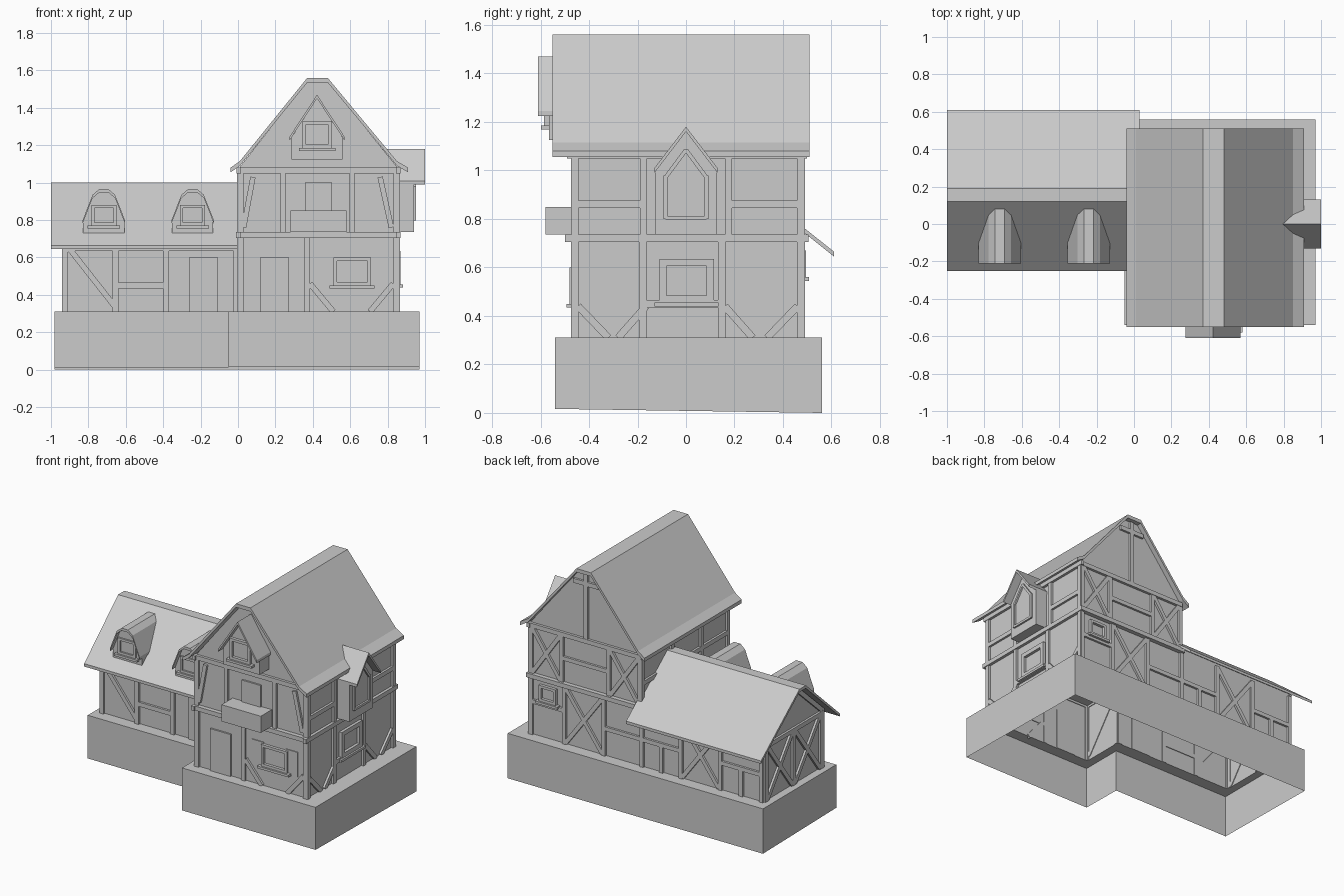
import bpy, bmesh
from mathutils import Vector


def finish(name, bm, recalc=True):
    if recalc:
        bmesh.ops.recalc_face_normals(bm, faces=bm.faces)
    me = bpy.data.meshes.new(name)
    bm.to_mesh(me)
    bm.free()
    ob = bpy.data.objects.new(name, me)
    bpy.context.collection.objects.link(ob)
    return ob


def prism(name, pts, axis, a, b):
    """Extrude a 2D profile along x (pts = y,z) or y (pts = x,z)."""
    bm = bmesh.new()
    put = (lambda p, t: (t, p[0], p[1])) if axis == 'x' else (lambda p, t: (p[0], t, p[1]))
    r0, r1 = [[bm.verts.new(put(p, t)) for p in pts] for t in (a, b)]
    bm.faces.new(r0)
    bm.faces.new(r1[::-1])
    for i in range(len(pts)):
        j = (i + 1) % len(pts)
        bm.faces.new((r0[i], r0[j], r1[j], r1[i]))
    return finish(name, bm)


def box(name, x0, x1, y0, y1, z0, z1):
    return prism(name, [(x0, z0), (x1, z0), (x1, z1), (x0, z1)], 'y', y0, y1)


def roof(name, pts, axis, a, b, t=0.025):
    """Thin folded roof sheet."""
    return prism(name, pts + [(p, q - t) for p, q in reversed(pts)], axis, a, b)


def skirt(name, loops):
    """Open shell lofted through matching loops of corners."""
    bm = bmesh.new()
    rings = [[bm.verts.new(p) for p in lp] for lp in loops]
    for r0, r1 in zip(rings, rings[1:]):
        for i in range(len(r0)):
            j = (i + 1) % len(r0)
            bm.faces.new((r0[i], r0[j], r1[j], r1[i]))
    return finish(name, bm, False)


# Wall planes: map (along, up, outward) to space
FRONT = lambda u, v, d: (u, -0.46 - d, v)
BACK = lambda u, v, d: (u, 0.475 + d, v)
RIGHT = lambda u, v, d: (0.85 + d, u, v)
LEFT = lambda u, v, d: (0.01 - d, u, v)
WING_FRONT = lambda u, v, d: (u, -0.155 - d, v)
WING_END = lambda u, v, d: (-0.925 - d, u, v)


def bars(name, wall, segs, w=0.03, d=0.015):
    """Timbers laid on a wall, each segment (u0, v0, u1, v1)."""
    bm = bmesh.new()
    for u0, v0, u1, v1 in segs:
        p, q = Vector((u0, v0)), Vector((u1, v1))
        n = (q - p).normalized().orthogonal() * w / 2
        c = [p + n, q + n, q - n, p - n]
        lo, hi = [[bm.verts.new(wall(k.x, k.y, e)) for k in c] for e in (-0.005, d)]
        bm.faces.new(lo)
        bm.faces.new(hi)
        for i in range(4):
            j = (i + 1) % 4
            bm.faces.new((lo[i], lo[j], hi[j], hi[i]))
    return finish(name, bm)


def cross(u0, u1, v0, v1):
    return [(u0, v0, u1, v1), (u0, v1, u1, v0)]


def posts(us, v0, v1):
    return [(u, v0, u, v1) for u in us]


def window(name, wall, u0, u1, v0, v1, w=0.018, d=0.02, sill=0.02):
    h = w / 2
    bars(name + "_frame", wall, [(u0, v0 + h, u1, v0 + h), (u0, v1 - h, u1, v1 - h),
                                 (u0 + h, v0, u0 + h, v1), (u1 - h, v0, u1 - h, v1)], w, d)
    if sill:
        bars(name + "_sill", wall, [(u0 - sill, v0 - 0.008, u1 + sill, v0 - 0.008)], 0.016, d + 0.012)


# Plinth and ground-floor walls on an L-shaped plan, open underneath
def plan(x0, xs, x1, yw, ym, yb, z):
    c = [(x0, yw), (xs, yw), (xs, ym), (x1, ym), (x1, yb), (x0, yb)]
    return [(x, y, z if z else 0.0084 - 0.015 * y) for x, y in c]


outer, inner = (-0.98, -0.05, 0.97, -0.24, -0.54, 0.56), (-0.925, 0.01, 0.85, -0.155, -0.46, 0.475)
skirt("plinth", [plan(*outer, 0), plan(*outer, 0.31), plan(*inner, 0.31)])
skirt("ground_walls", [plan(*inner, 0.31), plan(*inner, 0.72)])

# Upper bodies with gables
prism("main_upper", [(0.01, 0.72), (0.85, 0.72), (0.85, 1.085), (0.48, 1.54), (0.37, 1.54), (0.01, 1.085)],
      'y', -0.46, 0.475)
prism("wing_gable", [(-0.155, 0.72), (0.475, 0.72), (0.475, 0.745), (0.19, 0.98), (0.12, 0.98), (-0.155, 0.725)],
      'x', -0.925, 0.01)

# Roofs
roof("main_roof", [(-0.04, 1.08), (0.01, 1.115), (0.37, 1.56), (0.48, 1.56), (0.85, 1.115), (0.91, 1.08)],
     'y', -0.55, 0.51)
roof("wing_roof", [(-0.25, 0.665), (0.12, 1.0), (0.19, 1.0), (0.61, 0.665)], 'x', -1.0, 0.03, 0.02)

# Floor beams around the main house
for nm, wall, a, b in (("front", FRONT, -0.01, 0.87), ("back", BACK, -0.01, 0.87),
                       ("right", RIGHT, -0.5, 0.505), ("left", LEFT, -0.5, 0.2)):
    bars(nm + "_floor_beam", wall, [(a, 0.72, b, 0.72)], 0.03, 0.03 if nm in ("front", "back") else 0.02)
    bars(nm + "_eave_beam", wall, [(a + 0.01, 1.065, b - 0.005, 1.065)], 0.03, 0.018)

# Front timbers
bars("front_lower_timbers", FRONT, posts((0.015, 0.37, 0.845), 0.31, 0.72)
     + [(0.385, 0.46, 0.51, 0.31), (0.705, 0.31, 0.83, 0.46)])
bars("front_upper_timbers", FRONT, posts((0.015, 0.24, 0.61, 0.845), 0.72, 1.06)
     + [(0.03, 0.76, 0.08, 1.03), (0.82, 0.76, 0.76, 1.03)], 0.028)
bars("wing_front_timbers", WING_FRONT, posts((-0.925, -0.655, -0.385, -0.01), 0.31, 0.72)
     + [(-0.655, 0.45, -0.385, 0.45), (-0.9, 0.645, -0.66, 0.34), (-0.925, 0.65, 0, 0.65)])

# Right side timbers
rp = (-0.458, -0.178, 0.148, 0.473)
bars("right_lower_timbers", RIGHT, posts(rp, 0.31, 0.72)
     + [(-0.178, 0.45, 0.148, 0.45), (-0.445, 0.44, -0.32, 0.31), (-0.165, 0.44, -0.28, 0.31),
        (0.16, 0.44, 0.275, 0.31), (0.46, 0.44, 0.335, 0.31)])
bars("right_upper_timbers", RIGHT, posts((-0.458, -0.175, 0.175, 0.473), 0.72, 1.06)
     + [(-0.458, 0.86, -0.175, 0.86), (0.175, 0.86, 0.473, 0.86)])
bars("left_timbers", LEFT, posts((-0.458, -0.17), 0.31, 1.06)
     + posts((0.15, 0.473), 0.72, 1.06) + [(-0.458, 0.88, 0.473, 0.88), (-0.445, 0.34, -0.18, 0.69)])

# Back timbers
bars("back_lower_timbers", BACK, posts((0.845, 0.59, 0.29, 0.0, -0.3, -0.6, -0.915), 0.31, 0.72)
     + cross(0.3, 0.58, 0.32, 0.7) + cross(-0.59, -0.31, 0.32, 0.7)
     + [(0.59, 0.54, 0.85, 0.54), (0, 0.5, 0.29, 0.5), (-0.3, 0.5, 0, 0.5), (-0.915, 0.5, -0.6, 0.5),
        (-0.15, 0.31, -0.15, 0.5), (-0.76, 0.31, -0.76, 0.5)], 0.028)
bars("back_upper_timbers", BACK, posts((0.845, 0.61, 0.25, 0.015), 0.72, 1.06)
     + cross(0.62, 0.835, 0.74, 1.05) + cross(0.025, 0.24, 0.74, 1.05) + [(0.25, 0.9, 0.61, 0.9)], 0.028)
bars("back_gable_timbers", BACK, [(0.425, 1.06, 0.425, 1.53), (0.33, 1.46, 0.52, 1.46)])

# Wing end timbers
bars("wing_end_timbers", WING_END, posts((-0.14, 0.16, 0.46), 0.31, 0.7) + [(-0.155, 0.69, 0.475, 0.69)]
     + cross(-0.125, 0.145, 0.32, 0.68) + cross(0.175, 0.445, 0.32, 0.68))
bars("wing_end_rafters", WING_END, [(-0.15, 0.71, 0.13, 0.96), (0.18, 0.96, 0.47, 0.73)])

# Doors
bars("front_door", FRONT, [(0.195, 0.31, 0.195, 0.6)], 0.155, 0.012)
bars("wing_door", WING_FRONT, [(-0.185, 0.31, -0.185, 0.6)], 0.155, 0.012)
bars("balcony_door", FRONT, [(0.43, 0.73, 0.43, 1.0)], 0.145, 0.012)

# Balcony box
box("balcony", 0.28, 0.58, -0.58, -0.455, 0.735, 0.85)

# Ground-floor windows
window("front_window", FRONT, 0.51, 0.71, 0.45, 0.6)
bars("front_shutters", FRONT, posts((0.475, 0.735), 0.44, 0.61), 0.09, 0.006)
window("right_window", RIGHT, -0.11, 0.115, 0.455, 0.635, 0.03)
window("back_window", BACK, 0.65, 0.78, 0.56, 0.67)

# Bay in the front gable
prism("gable_bay", [(0.285, 1.125), (0.56, 1.125), (0.56, 1.24), (0.4225, 1.45), (0.285, 1.24)], 'y', -0.565, -0.45)
roof("gable_bay_roof", [(0.275, 1.245), (0.4225, 1.47), (0.57, 1.245)], 'y', -0.61, -0.45, 0.02)
window("gable_bay_window", lambda u, v, d: (u, -0.565 - d, v), 0.345, 0.5, 1.185, 1.33)

# Oriel on the right side
prism("oriel", [(-0.128, 0.735), (0.128, 0.735), (0.128, 1.0), (0, 1.165), (-0.128, 1.0)], 'x', 0.75, 0.94)
roof("oriel_roof", [(-0.13, 1.01), (0, 1.18), (0.13, 1.01)], 'x', 0.75, 1.0, 0.02)
ORIEL = lambda u, v, d: (0.94 + d, u, v)
bars("oriel_window_frame", ORIEL, [(-0.085, 0.805, 0.085, 0.805), (-0.085, 0.8, -0.085, 0.98), (0.085, 0.8, 0.085, 0.98),
                                   (-0.085, 0.97, 0, 1.085), (0.085, 0.97, 0, 1.085)], 0.016, 0.012)

# Wing dormers
for i, c in enumerate((-0.7175, -0.2425), 1):
    arch = [(c + x, z) for x, z in ((-0.113, 0.8), (-0.06, 0.935), (-0.025, 0.965),
                                    (0.025, 0.965), (0.06, 0.935), (0.113, 0.8))]
    prism(f"dormer_{i}", [(c - 0.11, 0.73), (c + 0.11, 0.73), (c + 0.11, 0.79), (c + 0.055, 0.93),
                          (c + 0.02, 0.95), (c - 0.02, 0.95), (c - 0.055, 0.93), (c - 0.11, 0.79)], 'y', -0.18, 0.11)
    roof(f"dormer_roof_{i}", arch, 'y', -0.212, 0.11, 0.018)
    window(f"dormer_window_{i}", lambda u, v, d: (u, -0.18 - d, v), c - 0.067, c + 0.067, 0.77, 0.88, 0.016, 0.012)
